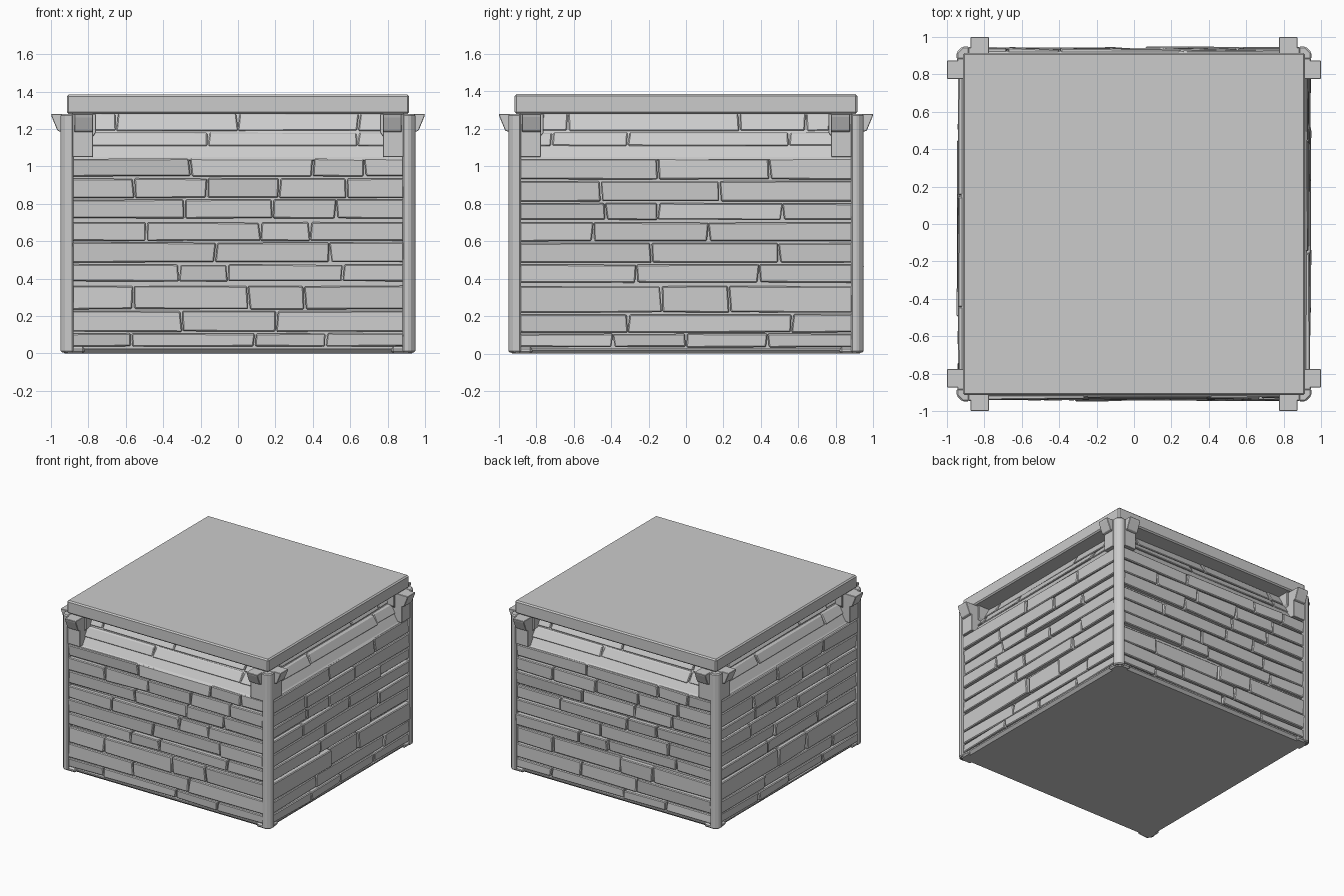
import bpy, bmesh, random
from math import pi
from mathutils import Matrix, Vector

if "Cube" in bpy.data.objects:
    bpy.data.objects.remove(bpy.data.objects["Cube"])

random.seed(4)


def finish(bm, name, bevel=0.0):
    bmesh.ops.recalc_face_normals(bm, faces=bm.faces[:])
    me = bpy.data.meshes.new(name)
    bm.to_mesh(me)
    bm.free()
    ob = bpy.data.objects.new(name, me)
    bpy.context.collection.objects.link(ob)
    if bevel:
        m = ob.modifiers.new("bevel", 'BEVEL')
        m.width, m.segments, m.limit_method = bevel, 1, 'ANGLE'
    return ob


def extrude(bm, pts, vec):
    """Prism: closed profile swept along vec."""
    a = [bm.verts.new(p) for p in pts]
    b = [bm.verts.new(Vector(p) + Vector(vec)) for p in pts]
    bm.faces.new(a)
    bm.faces.new(b[::-1])
    n = len(a)
    for i in range(n):
        bm.faces.new((a[i], b[i], b[(i + 1) % n], a[(i + 1) % n]))


def loft(bm, rings):
    """Stack of squares given as (half width, z)."""
    loops = [[bm.verts.new((sx * h, sy * h, z)) for sx, sy in
              ((-1, -1), (1, -1), (1, 1), (-1, 1))] for h, z in rings]
    bm.faces.new(loops[0])
    bm.faces.new(loops[-1])
    for a, b in zip(loops, loops[1:]):
        for i in range(4):
            j = (i + 1) % 4
            bm.faces.new((a[i], a[j], b[j], b[i]))


def brick(bm, x0, x1, z0, z1, out, skew=0.006):
    """Rough block; out(z) is the distance of its face from the centre."""
    j = lambda s: random.uniform(-s, s)
    v = {}
    for ix, x in enumerate((x0, x1)):
        tilt = j(skew) if abs(x) < 0.8 else 0
        for iz, z in enumerate((z0, z1)):
            px = x + (tilt if iz else -tilt)
            pz = z + j(0.002)
            v[ix, iz, 0] = bm.verts.new((px, -out(z) + 0.07, pz))
            v[ix, iz, 1] = bm.verts.new((px, -out(z) + j(0.008), pz))
    for f in (((0, 0, 1), (1, 0, 1), (1, 1, 1), (0, 1, 1)),
              ((0, 0, 0), (0, 1, 0), (1, 1, 0), (1, 0, 0)),
              ((0, 0, 0), (1, 0, 0), (1, 0, 1), (0, 0, 1)),
              ((0, 1, 0), (0, 1, 1), (1, 1, 1), (1, 1, 0)),
              ((0, 0, 0), (0, 0, 1), (0, 1, 1), (0, 1, 0)),
              ((1, 0, 0), (1, 1, 0), (1, 1, 1), (1, 0, 1))):
        bm.faces.new([v[k] for k in f])


def slope(z):
    return 0.91 - (z - 1.05) * 0.6


# inner core with the inward-sloping neck
bm = bmesh.new()
loft(bm, [(0.905, 0.02), (0.905, 1.03), (0.925, 1.035), (slope(1.05), 1.05),
          (slope(1.1) , 1.10), (slope(1.28) - 0.012, 1.285)])
finish(bm, "wall_core")

# base plate
bm = bmesh.new()
loft(bm, [(0.91, 0.0), (0.93, 0.02), (0.93, 0.03)])
finish(bm, "base_plate")

# lid slab
bm = bmesh.new()
loft(bm, [(0.915, 1.28), (0.915, 1.385)])
finish(bm, "lid", 0.01)

# courses: (bottom, top, joints)
front = [(.037, .107, (-.57, .09, .47)), (.117, .227, (-.30, .205)),
         (.237, .36, (-.56, .055, .355)), (.385, .475, (-.315, -.055, .56)),
         (.487, .593, (-.12, .49)), (.603, .70, (-.49, .12, .385)),
         (.722, .822, (-.285, .185, .525)), (.832, .935, (-.555, -.165, .22, .58)),
         (.947, 1.04, (-.255, .40, .675)),
         (1.11, 1.18, (-.16, .64)), (1.19, 1.28, (-.65, 0, .645))]
side = [(.035, .105, (-.39, 0, .435)), (.113, .21, (-.31, .565)),
        (.22, .36, (-.13, .23)), (.38, .475, (-.265, .39)),
        (.487, .59, (-.185, .495)), (.60, .70, (-.495, .12)),
        (.715, .802, (-.43, -.15, .515)), (.813, .92, (-.455, .18)),
        (.93, 1.04, (-.15, .445)),
        (1.11, 1.18, (-.715, -.31, .55)), (1.19, 1.28, (-.63, .285, .64))]

for k, word in enumerate(("front", "right", "back", "left")):
    turn = Matrix.Rotation(k * pi / 2, 4, 'Z')

    # brickwork of one wall
    bm = bmesh.new()
    for z0, z1, joints in (side if k % 2 else front):
        upper = z0 > 1.05
        end = slope(z1) if upper else 0.89
        xs = (-end,) + joints + (end,)
        for a, b in zip(xs, xs[1:]):
            d = random.uniform(0.927, 0.943)
            out = (lambda z: slope(z) + 0.012) if upper else (lambda z, d=d: d)
            brick(bm, a + 0.004, b - 0.004, z0, z1, out)
    bm.transform(turn)
    finish(bm, word + "_bricks", 0.006)

    # pair of corbel brackets under the lid
    bm = bmesh.new()
    for s in (-1, 1):
        body = [(s * .775, y, z) for y, z in
                ((-.76, 1.28), (-.945, 1.28), (-.945, 1.05), (-.86, 1.05), (-.76, 1.18))]
        extrude(bm, body, (s * .11, 0, 0))
        nose = [(s * .775, y, z) for y, z in
                ((-.93, 1.28), (-1.0, 1.28), (-.995, 1.262), (-.965, 1.19), (-.93, 1.18))]
        extrude(bm, nose, (s * .10, 0, 0))
    bm.transform(turn)
    finish(bm, word + "_brackets", 0.003)

    # chamfered corner post and its foot
    bm = bmesh.new()
    extrude(bm, [(x, -y, 0.006) for x, y in
                 ((.87, .87), (.948, .87), (.948, .918), (.918, .948), (.87, .948))],
            (0, 0, 1.274))
    bm.verts.ensure_lookup_table()
    for v in bm.verts:      # widen the post to its visible inner edge
        if abs(v.co.x - .87) < 1e-4:
            v.co.x = .88
        if abs(v.co.y + .87) < 1e-4:
            v.co.y = -.88
    bm.transform(turn)
    finish(bm, word + "_corner_post", 0.008)

    bm = bmesh.new()
    extrude(bm, [(x, -y, 0.0) for x, y in
                 ((.82, .82), (.94, .82), (.94, .91), (.91, .94), (.82, .94))],
            (0, 0, 0.036))
    bm.transform(turn)
    finish(bm, word + "_corner_foot", 0.012)
